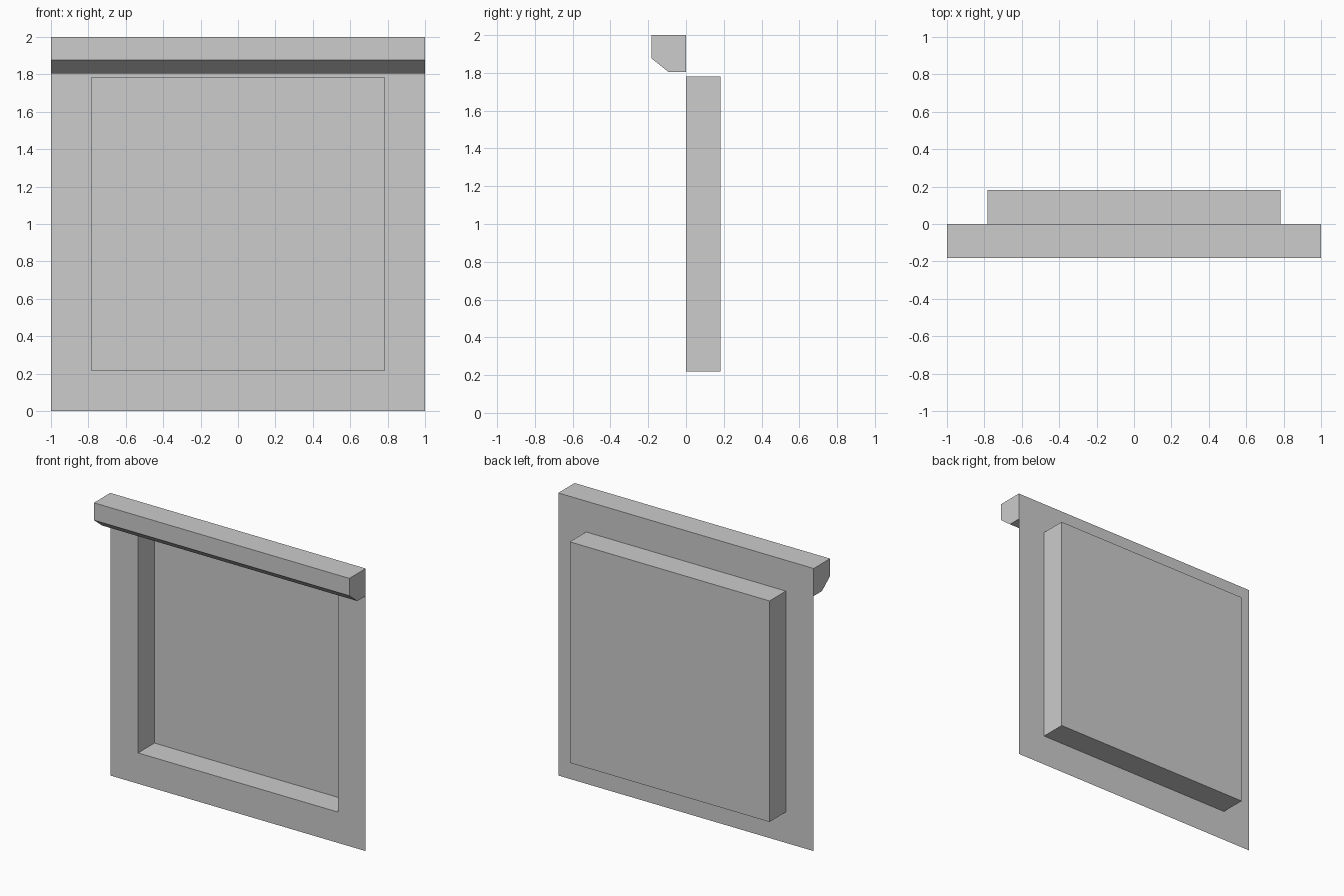
import bpy
import bmesh
from mathutils import Vector

cube = bpy.data.objects.get("Cube")
if cube:
    bpy.data.objects.remove(cube, do_unlink=True)

HALF, HEIGHT, DEPTH = 1.0, 2.0, 0.183
MARGIN = 0.218

grey = bpy.data.materials.new("plain_grey")
grey.use_nodes = True
colour = (0.604, 0.604, 0.604, 1)
grey.diffuse_color = colour
grey.node_tree.nodes["Principled BSDF"].inputs["Base Color"].default_value = colour


def finish(bm, name):
    mesh = bpy.data.meshes.new(name)
    bm.to_mesh(mesh)
    bm.free()
    mesh.materials.append(grey)
    obj = bpy.data.objects.new(name, mesh)
    bpy.context.collection.objects.link(obj)
    return obj


# Thin wall sheet with a square niche pushed out of its back
bm = bmesh.new()
corners = [(-HALF, 0), (HALF, 0), (HALF, HEIGHT), (-HALF, HEIGHT)]
panel = bm.faces.new([bm.verts.new((x, 0, z)) for x, z in corners])
panel.normal_update()
bmesh.ops.inset_individual(bm, faces=[panel], thickness=MARGIN, use_even_offset=True)
niche = bmesh.ops.extrude_discrete_faces(bm, faces=[panel])["faces"][0]
bmesh.ops.translate(bm, verts=niche.verts[:], vec=Vector((0, DEPTH, 0)))
finish(bm, "wall_with_niche")

# Lintel bar with a chamfered lower front edge, its back closed by the wall
bm = bmesh.new()
profile = [(0, HEIGHT), (-DEPTH, HEIGHT), (-DEPTH, 1.877), (-0.093, 1.805), (0, 1.805)]
end = bm.faces.new([bm.verts.new((-HALF, y, z)) for y, z in profile])
side = bmesh.ops.extrude_face_region(bm, geom=[end], use_keep_orig=True)
moved = [g for g in side["geom"] if isinstance(g, bmesh.types.BMVert)]
bmesh.ops.translate(bm, verts=moved, vec=Vector((2 * HALF, 0, 0)))
bmesh.ops.recalc_face_normals(bm, faces=bm.faces)
back = [f for f in bm.faces if all(abs(v.co.y) < 1e-5 for v in f.verts)]
bmesh.ops.delete(bm, geom=back, context="FACES_ONLY")
finish(bm, "lintel")
